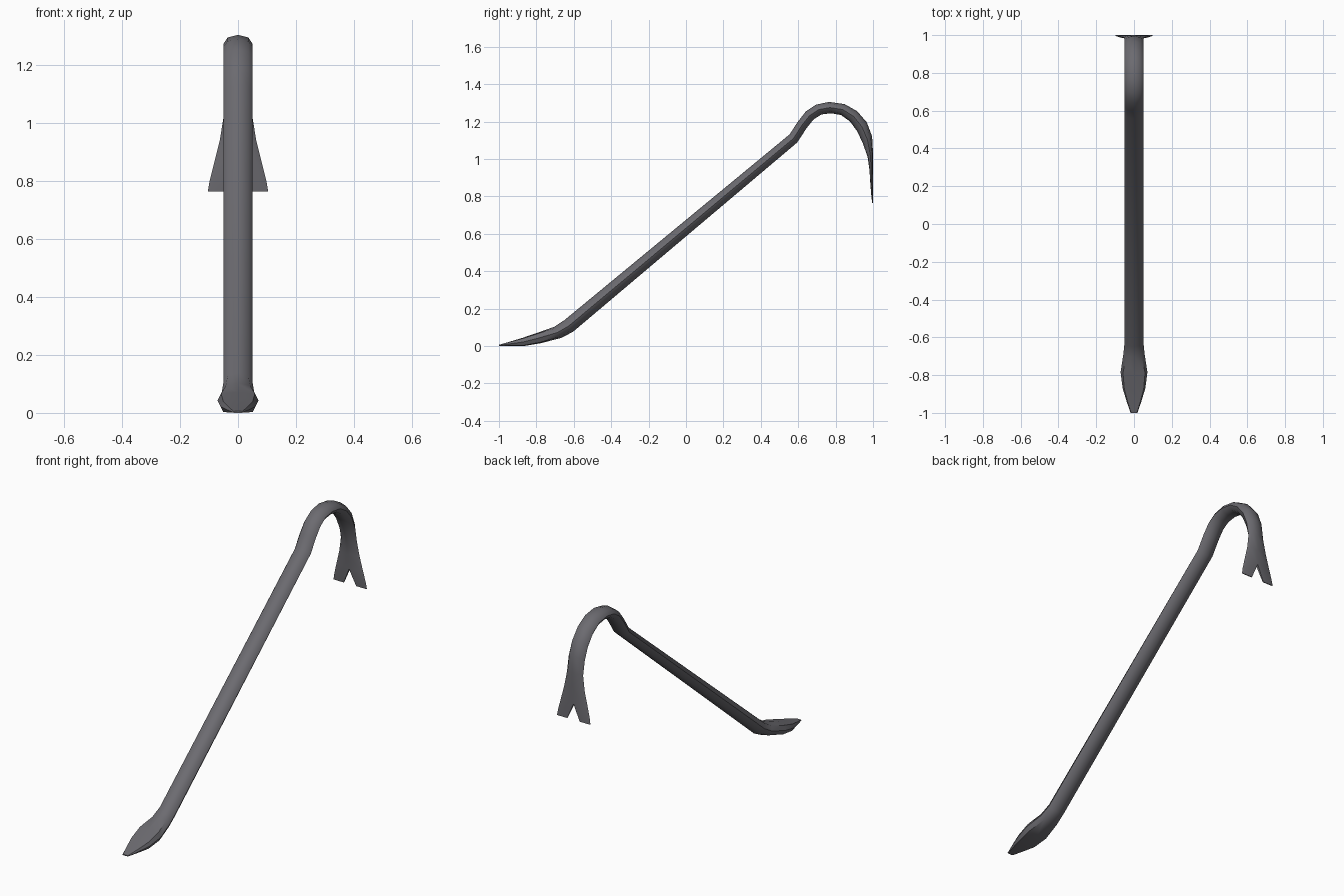
import bpy, bmesh, math
from mathutils import Vector

steel = bpy.data.materials.new("dark grey steel")
steel.diffuse_color = (0.15, 0.147, 0.163, 1)

# Stations along the bar: inner (y, z), outer (y, z), half width, boxiness of the octagon
stations = [
    (-1.00, 0.000, -1.00, 0.006, 0.018, 0.85),   # chisel tip
    (-0.94, 0.000, -0.945, 0.022, 0.038, 0.85),
    (-0.865, 0.000, -0.875, 0.043, 0.060, 0.85),
    (-0.78, 0.014, -0.79, 0.072, 0.071, 0.82),
    (-0.67, 0.042, -0.705, 0.102, 0.056, 0.75),
    (-0.605, 0.075, -0.65, 0.138, 0.050, 0.71),  # lower bend
    (0.595, 1.088, 0.555, 1.132, 0.050, 0.71),   # upper bend
    (0.645, 1.165, 0.595, 1.195, 0.050, 0.71),
    (0.683, 1.212, 0.640, 1.253, 0.050, 0.71),
    (0.725, 1.238, 0.695, 1.290, 0.050, 0.71),
    (0.775, 1.244, 0.765, 1.305, 0.050, 0.71),   # hook crown
    (0.828, 1.235, 0.848, 1.293, 0.050, 0.71),
    (0.877, 1.200, 0.915, 1.255, 0.050, 0.71),
    (0.915, 1.148, 0.967, 1.195, 0.050, 0.71),
    (0.945, 1.085, 0.995, 1.120, 0.050, 0.71),
    (0.971, 1.010, 1.000, 1.030, 0.050, 0.75),
    (0.981, 0.940, 1.000, 0.940, 0.063, 0.80),   # claw flare
    (0.986, 0.860, 1.000, 0.860, 0.083, 0.85),
    (0.991, 0.800, 1.000, 0.800, 0.098, 0.88),
    (0.995, 0.765, 1.000, 0.765, 0.104, 0.90),
]


def make_object(name, bm):
    bmesh.ops.recalc_face_normals(bm, faces=bm.faces)
    me = bpy.data.meshes.new(name)
    bm.to_mesh(me)
    bm.free()
    ob = bpy.data.objects.new(name, me)
    bpy.context.collection.objects.link(ob)
    me.materials.append(steel)
    return ob


# Bar swept from octagonal sections
bm = bmesh.new()
rings = []
for iy, iz, oy, oz, w, k in stations:
    mid = Vector((0, (iy + oy) / 2, (iz + oz) / 2))
    up = Vector((0, (oy - iy) / 2, (oz - iz) / 2))
    section = [(1, 0), (k, k), (0, 1), (-k, k), (-1, 0), (-k, -k), (0, -1), (k, -k)]
    rings.append([bm.verts.new(mid + up * b + Vector((w * a, 0, 0))) for a, b in section])
for r, s in zip(rings, rings[1:]):
    for i in range(8):
        j = (i + 1) % 8
        bm.faces.new((r[i], r[j], s[j], s[i]))
bm.faces.new(rings[0])
bm.faces.new(rings[-1])
bar = make_object("crowbar", bm)

# Wedge cutter for the V notch in the claw
bm = bmesh.new()
tri = [(0, 0.855), (0.043, 0.755), (-0.043, 0.755)]
ends = [[bm.verts.new((x, y, z)) for x, z in tri] for y in (0.9, 1.1)]
for e in ends:
    bm.faces.new(e)
for i in range(3):
    j = (i + 1) % 3
    bm.faces.new((ends[0][i], ends[0][j], ends[1][j], ends[1][i]))
cutter = make_object("notch_cutter", bm)
cutter.hide_render = True

mod = bar.modifiers.new("claw notch", 'BOOLEAN')
mod.operation = 'DIFFERENCE'
mod.solver = 'EXACT'
mod.object = cutter
bpy.context.view_layer.objects.active = bar
bar.select_set(True)
cutter.select_set(False)
bpy.ops.object.modifier_apply(modifier=mod.name)
bpy.data.objects.remove(cutter)

# Smooth bar with crisp chisel and claw edges
bpy.ops.object.shade_smooth_by_angle(angle=math.radians(50))
